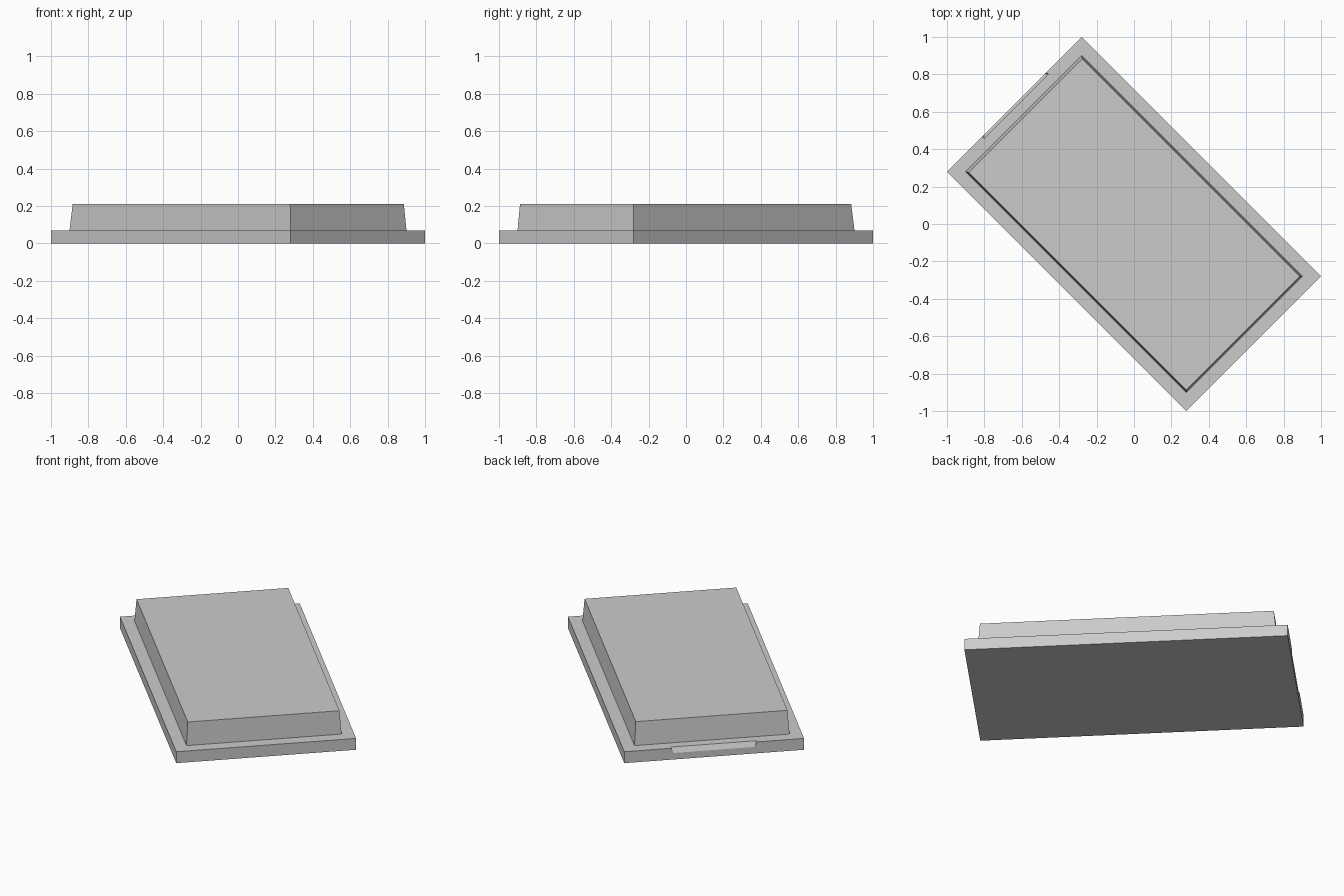
import bpy
import bmesh
import math

if "Cube" in bpy.data.objects:
    bpy.data.objects.remove(bpy.data.objects["Cube"])

TURN = math.radians(-45)  # the whole piece sits diagonally

grey = bpy.data.materials.new("plain grey")
grey.diffuse_color = (0.6, 0.6, 0.6, 1.0)
grey.use_nodes = True
grey.node_tree.nodes["Principled BSDF"].inputs["Base Color"].default_value = grey.diffuse_color


def hull(name, points):
    """Closed convex solid around a few points, turned to the diagonal."""
    bm = bmesh.new()
    for p in points:
        bm.verts.new(p)
    bmesh.ops.convex_hull(bm, input=bm.verts[:])
    bmesh.ops.dissolve_limit(bm, angle_limit=0.01, verts=bm.verts[:], edges=bm.edges[:])
    bmesh.ops.recalc_face_normals(bm, faces=bm.faces[:])
    mesh = bpy.data.meshes.new(name)
    bm.to_mesh(mesh)
    bm.free()
    mesh.materials.append(grey)
    obj = bpy.data.objects.new(name, mesh)
    obj.rotation_euler.z = TURN
    bpy.context.collection.objects.link(obj)
    return obj


def rect(x0, x1, y0, y1, z):
    return [(x, y, z) for x in (x0, x1) for y in (y0, y1)]


# Flat base plate
base = hull("base_plate", rect(-0.905, 0.905, -0.509, 0.509, 0)
            + rect(-0.905, 0.905, -0.509, 0.509, 0.07))

# Raised block with slightly drafted sides, a little more on the notch end
hull("raised_block", rect(-0.835, 0.835, -0.439, 0.439, 0.07)
     + rect(-0.820, 0.825, -0.430, 0.429, 0.21))

# Bevelled finger notch in one short edge of the base
section = [(-0.881, 0.25, 0.085), (-0.93, 0.25, 0.085), (-0.913, 0.222, 0.025)]
cutter = hull("notch_cutter", [(x, s * y, z) for x, y, z in section for s in (-1, 1)])
cutter.hide_render = True
cutter.hide_viewport = True
notch = base.modifiers.new("finger_notch", 'BOOLEAN')
notch.operation = 'DIFFERENCE'
notch.solver = 'EXACT'
notch.object = cutter
